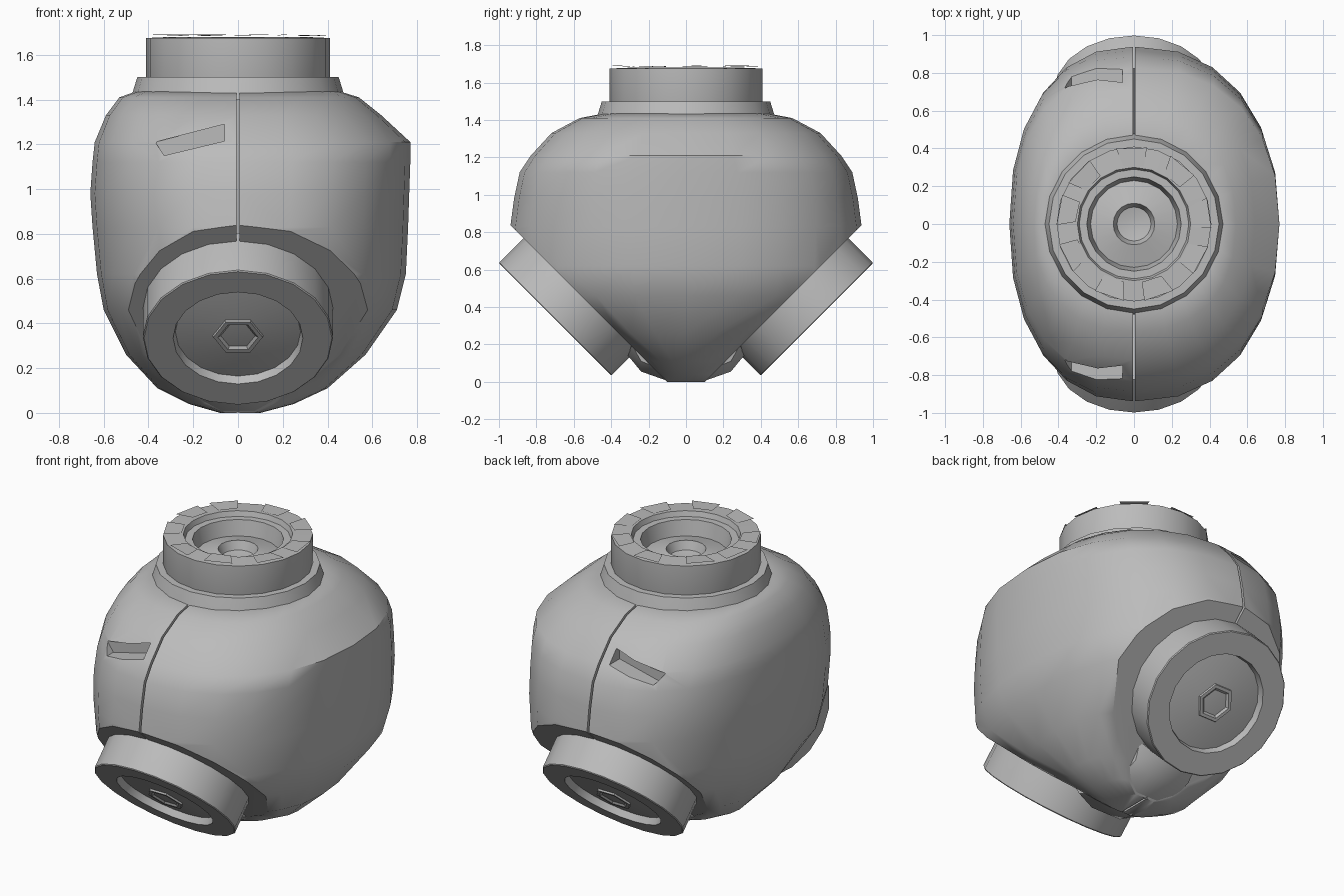
import bpy, bmesh, math, random
from mathutils import Vector, Matrix

cube = bpy.data.objects.get("Cube")
if cube:
    bpy.data.objects.remove(cube, do_unlink=True)
random.seed(4)

grey = bpy.data.materials.new("plain grey")
grey.use_nodes = True
COLOUR = (0.5, 0.5, 0.5, 1)
grey.diffuse_color = COLOUR
grey.node_tree.nodes["Principled BSDF"].inputs["Base Color"].default_value = COLOUR


def finish(bm, name, angle=30):
    bmesh.ops.recalc_face_normals(bm, faces=bm.faces)
    mesh = bpy.data.meshes.new(name)
    bm.to_mesh(mesh)
    bm.free()
    mesh.materials.append(grey)
    obj = bpy.data.objects.new(name, mesh)
    bpy.context.collection.objects.link(obj)
    smooth(obj, angle)
    return obj


def smooth(obj, angle):
    bpy.ops.object.select_all(action='DESELECT')
    obj.select_set(True)
    bpy.context.view_layer.objects.active = obj
    bpy.ops.object.shade_smooth_by_angle(angle=math.radians(angle))


def loft(bm, rings):
    rows = [[bm.verts.new(p) for p in ring] for ring in rings]
    for a, b in zip(rows, rows[1:]):
        for i in range(len(a)):
            j = (i + 1) % len(a)
            bm.faces.new((a[i], a[j], b[j], b[i]))
    bm.faces.new(rows[0])
    bm.faces.new(rows[-1])


def turned(name, profile, matrix=Matrix(), sides=20):
    """Solid of revolution from (radius, height) pairs along local z."""
    bm = bmesh.new()
    loft(bm, [[(r * math.cos(math.tau * i / sides), r * math.sin(math.tau * i / sides), h)
               for i in range(sides)] for r, h in profile])
    bm.transform(matrix)
    return finish(bm, name)


def cut(bm, point, normal):
    """Remove what lies beyond a plane and close the opening."""
    geom = bm.verts[:] + bm.edges[:] + bm.faces[:]
    res = bmesh.ops.bisect_plane(bm, geom=geom, dist=1e-5, plane_co=point,
                                 plane_no=normal, clear_outer=True)
    edges = [e for e in res["geom_cut"] if isinstance(e, bmesh.types.BMEdge)]
    bmesh.ops.holes_fill(bm, edges=[e for e in edges if e.is_boundary], sides=0)


# Body sections: height, width on each side, half depth
SECTIONS = [(0.0, 0.08, 0.10, 0.13), (0.04, 0.22, 0.25, 0.17), (0.11, 0.36, 0.40, 0.24),
            (0.26, 0.50, 0.57, 0.54), (0.46, 0.60, 0.71, 0.88), (0.62, 0.63, 0.75, 0.93),
            (0.83, 0.65, 0.76, 0.94), (0.98, 0.66, 0.765, 0.92), (1.12, 0.65, 0.77, 0.89),
            (1.21, 0.64, 0.77, 0.83), (1.33, 0.59, 0.64, 0.72), (1.41, 0.53, 0.54, 0.57),
            (1.435, 0.46, 0.46, 0.44)]
SIDES = 24


def section(z, left, right, depth):
    pts = []
    for i in range(SIDES):
        c, s = (f(math.tau * i / SIDES) for f in (math.cos, math.sin))
        x = math.copysign(abs(c) ** 0.87, c) * (right if c > 0 else left)
        pts.append((x, math.copysign(abs(s) ** 0.87, s) * depth, z))
    return pts


# Two housing halves, parted by a thin seam and cut flat at both lower ports
halves = {}
for name, side in (("housing_left", 1), ("housing_right", -1)):
    bm = bmesh.new()
    loft(bm, [section(*s) for s in SECTIONS])
    for end in (-1, 1):
        cut(bm, (0, end * 0.1, 0), Vector((0, end, -1)).normalized())
    cut(bm, (side * 0.006, 0, 0), (-side, 0, 0))
    halves[name] = finish(bm, name, 35)

# Wedge-shaped slots in the right half, front and back
body = halves["housing_right"]
for end in (-1, 1):
    bm = bmesh.new()
    outline = [(-0.37, 1.21), (-0.06, 1.29), (-0.06, 1.215), (-0.33, 1.15)]
    loft(bm, [[(x, end * y, z) for x, z in outline] for y in (0.72, 1.1)])
    cutter = finish(bm, "slot_cutter")
    cutter.hide_render = True
    mod = body.modifiers.new("slot", 'BOOLEAN')
    mod.operation, mod.object, mod.solver = 'DIFFERENCE', cutter, 'EXACT'
    bpy.context.view_layer.objects.active = body
    bpy.ops.object.modifier_apply(modifier=mod.name)
    bpy.data.objects.remove(cutter, do_unlink=True)
smooth(body, 35)
for half in halves.values():
    mod = half.modifiers.new("even shading", 'WEIGHTED_NORMAL')
    mod.keep_sharp = True

# Inner core behind the seam, and the shoulder under the top collar
turned("inner_core", [(0.2, 0.3), (0.38, 0.6), (0.4, 1.3), (0.4, 1.45)])
turned("top_shoulder", [(0.48, 1.40), (0.47, 1.435), (0.45, 1.50), (0.38, 1.50)])

# Top collar with a stepped bore and a shallow floor
turned("top_collar", [(0.40, 1.42), (0.41, 1.45), (0.41, 1.675), (0.30, 1.68),
                      (0.29, 1.65), (0.25, 1.65), (0.23, 1.56), (0.11, 1.59),
                      (0.09, 1.54), (0.04, 1.53)])

# Rough chips around the top rim
bm = bmesh.new()
for i in range(9):
    a = math.tau * i / 9 + random.uniform(-0.1, 0.1)
    corners = []
    for r, da in ((0.31, 0), (0.41, 0), (0.41, 0.4), (0.31, 0.35)):
        corners.append(bm.verts.new((r * math.cos(a + da), r * math.sin(a + da),
                                     1.683 + random.uniform(0, 0.009))))
    bm.faces.new(corners)
finish(bm, "rim_chips")

# Lower ports, tilted down to the front and back
for name, end in (("front", -1), ("back", 1)):
    axis = Vector((0, end, -1)).normalized()
    place = Matrix.Translation((0, end * 0.57, 0.465)) @ axis.to_track_quat('Z', 'Y').to_matrix().to_4x4()
    turned(name + "_collar", [(0.42, -0.06), (0.425, 0.0), (0.425, 0.18), (0.42, 0.185),
                              (0.29, 0.185), (0.28, 0.145), (0.11, 0.17)], place)
    # Faceted socket in the middle of the port
    turned(name + "_socket", [(0.12, 0.15), (0.11, 0.18), (0.09, 0.18), (0.05, 0.15)], place, 6)
    # Rounded lip of the housing below the collar
    bm = bmesh.new()
    for x, y, z in ((0.07, 0.09, 0.002), (0.19, 0.09, 0.05), (0.10, 0.24, 0.055),
                    (0.19, 0.24, 0.11), (0.08, 0.31, 0.14), (0.2, 0.29, 0.2)):
        for s in (-1, 1):
            bm.verts.new((s * x, end * y, z))
    bmesh.ops.convex_hull(bm, input=bm.verts[:])
    finish(bm, name + "_lip", 50)
